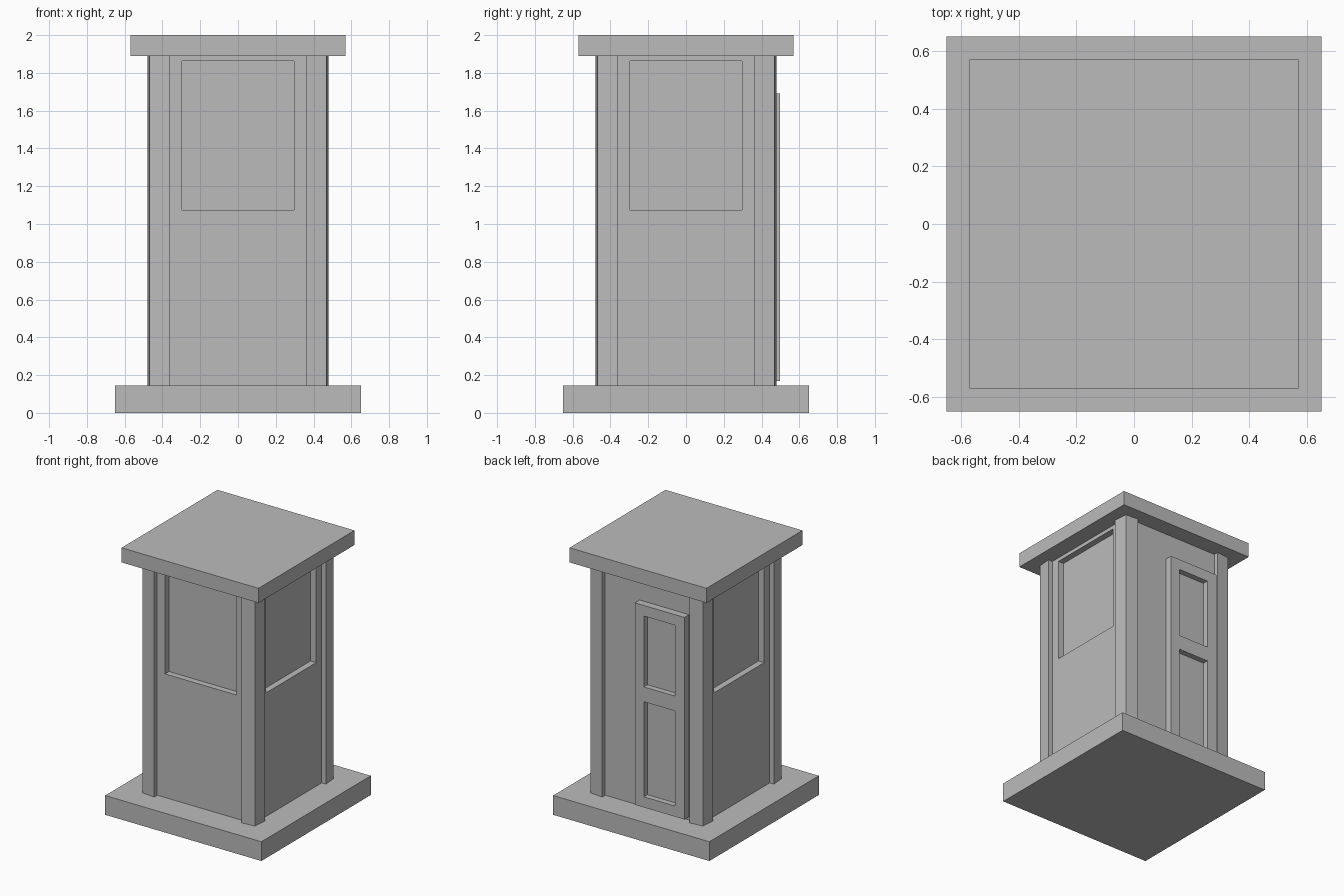
import bpy
import bmesh

default = bpy.data.objects.get("Cube")
if default:
    bpy.data.objects.remove(default, do_unlink=True)

grey = bpy.data.materials.new("plain grey")
grey.use_nodes = True
COLOUR = (0.5, 0.5, 0.5, 1)
grey.diffuse_color = COLOUR
grey.node_tree.nodes["Principled BSDF"].inputs["Base Color"].default_value = COLOUR


def prism(name, outline, z0, z1):
    """Extrude a flat outline from z0 up to z1."""
    bm = bmesh.new()
    base = bm.faces.new([bm.verts.new((x, y, z0)) for x, y in outline])
    top = bmesh.ops.extrude_face_region(bm, geom=[base])["geom"]
    for v in top:
        if isinstance(v, bmesh.types.BMVert):
            v.co.z = z1
    bmesh.ops.recalc_face_normals(bm, faces=bm.faces)
    mesh = bpy.data.meshes.new(name)
    bm.to_mesh(mesh)
    bm.free()
    mesh.materials.append(grey)
    obj = bpy.data.objects.new(name, mesh)
    bpy.context.collection.objects.link(obj)
    return obj


def box(name, x0, x1, y0, y1, z0, z1):
    return prism(name, [(x0, y0), (x1, y0), (x1, y1), (x0, y1)], z0, z1)


def carve(target, cutter):
    """Cut a recess into the target, then drop the cutter."""
    mod = target.modifiers.new("recess", "BOOLEAN")
    mod.operation = "DIFFERENCE"
    mod.solver = "EXACT"
    mod.object = cutter
    bpy.context.view_layer.objects.active = target
    bpy.ops.object.modifier_apply(modifier=mod.name)
    bpy.data.objects.remove(cutter, do_unlink=True)


FLOOR, EAVES = 0.145, 1.89
WALL, PANE = 0.442, 0.395

# Base slab and flat roof
box("base_slab", -0.65, 0.65, -0.65, 0.65, 0, FLOOR)
box("roof", -0.57, 0.57, -0.57, 0.57, EAVES, 2)

# Walls with recessed windows on the front and both sides
walls = box("walls", -WALL, WALL, -WALL, WALL, FLOOR, EAVES)
W, SILL, HEAD = 0.297, 1.075, 1.862
carve(walls, box("front_window_cutter", -W, W, -0.6, -PANE, SILL, HEAD))
for side in (-1, 1):
    x0, x1 = sorted((side * PANE, side * 0.6))
    carve(walls, box("side_window_cutter", x0, x1, -W, W, SILL, HEAD))

# Corner posts, with the outer corner pulled slightly inwards
for sx, sx_name in ((-1, "right"), (1, "left")):
    for sy, sy_name in ((-1, "front"), (1, "back")):
        section = [(0.363, 0.363), (0.478, 0.363), (0.468, 0.468), (0.363, 0.478)]
        prism(f"{sy_name}_{sx_name}_post",
              [(sx * x, sy * y) for x, y in section], FLOOR, EAVES)

# Back door with two sunken panels
door = box("back_door", -0.335, 0.078, 0.43, 0.497, 0.17, 1.69)
for z0, z1 in ((0.25, 0.965), (1.077, 1.61)):
    carve(door, box("door_panel_cutter", -0.255, 0.003, 0.454, 0.6, z0, z1))
